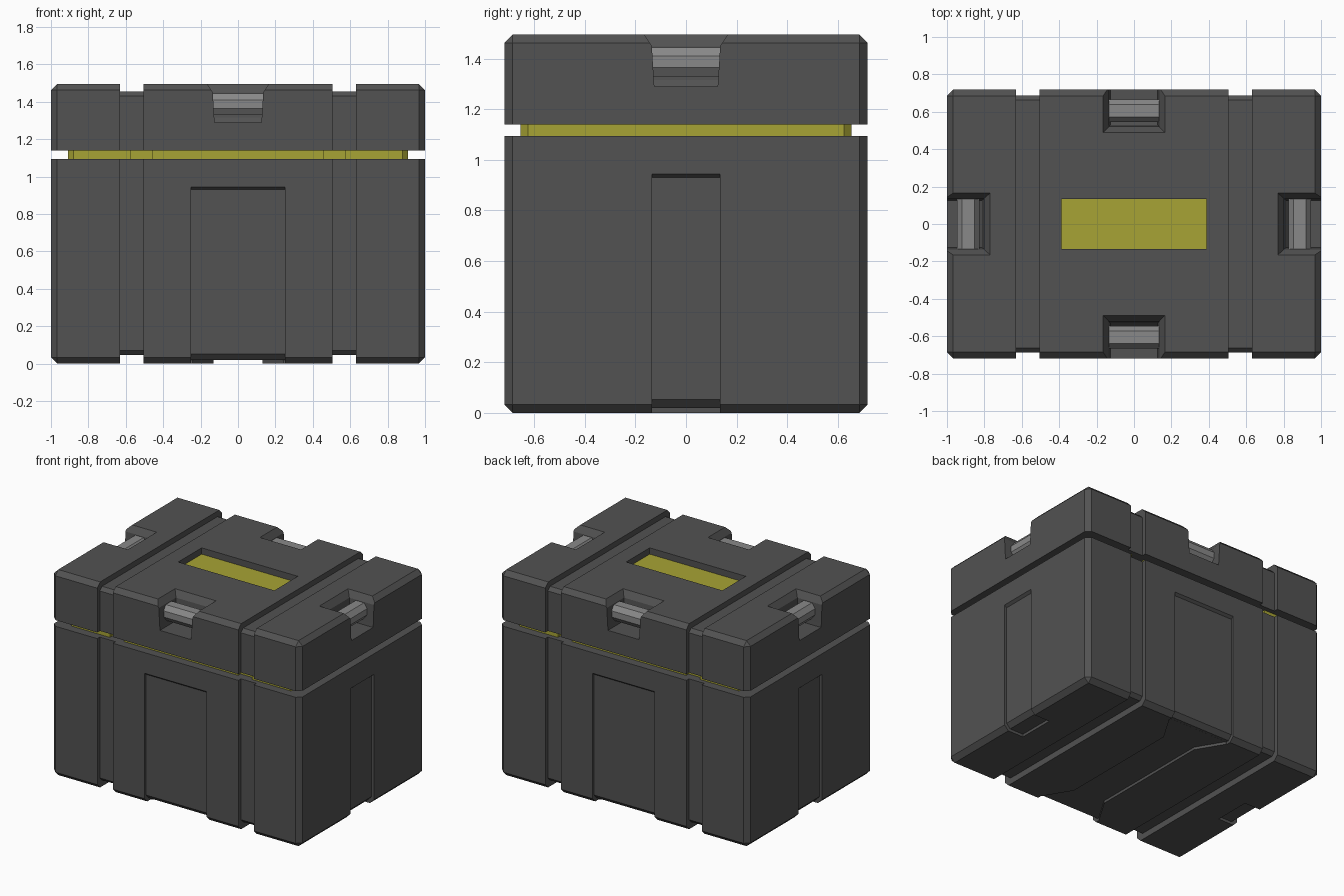
import bpy, bmesh
from math import pi
from mathutils import Matrix

cube = bpy.data.objects.get("Cube")
if cube:
    bpy.data.objects.remove(cube)


def material(name, rgb):
    m = bpy.data.materials.new(name)
    m.use_nodes = True
    m.diffuse_color = (*rgb, 1)
    m.node_tree.nodes["Principled BSDF"].inputs["Base Color"].default_value = (*rgb, 1)
    return m


charcoal = material("charcoal", (0.085, 0.085, 0.085))
steel = material("steel grey", (0.25, 0.25, 0.25))
yellow = material("mustard yellow", (0.39, 0.37, 0.035))


def finish(name, bm, mat=None, matrix=None):
    """Turn a bmesh into an object, optionally transformed."""
    if matrix:
        bm.transform(matrix)
    bmesh.ops.recalc_face_normals(bm, faces=bm.faces)
    mesh = bpy.data.meshes.new(name)
    bm.to_mesh(mesh)
    bm.free()
    obj = bpy.data.objects.new(name, mesh)
    bpy.context.collection.objects.link(obj)
    if mat:
        mesh.materials.append(mat)
    else:
        obj.hide_render = True
    return obj


def loft(name, rings, mat=None, matrix=None):
    """Skin equal-length point rings and cap both ends."""
    bm = bmesh.new()
    loops = [[bm.verts.new(p) for p in ring] for ring in rings]
    n = len(loops[0])
    for a, b in zip(loops, loops[1:]):
        for i in range(n):
            j = (i + 1) % n
            bm.faces.new((a[i], a[j], b[j], b[i]))
    bm.faces.new(loops[0])
    bm.faces.new(loops[-1])
    return finish(name, bm, mat, matrix)


def prism_x(name, profile, x0, x1, mat=None, matrix=None):
    """Extrude a (y, z) profile along x."""
    return loft(name, [[(x, y, z) for y, z in profile] for x in (x0, x1)], mat, matrix)


def block(name, hx, hy, z0, z1, chamfer, open_z, mat):
    """Box with every edge chamfered except those around height open_z."""
    bm = bmesh.new()
    bmesh.ops.create_cube(bm, size=1)
    bm.transform(Matrix.Translation((0, 0, (z0 + z1) / 2))
                 @ Matrix.Diagonal((2 * hx, 2 * hy, z1 - z0, 1)))
    edges = [e for e in bm.edges
             if not all(any(abs(v.co.z - z) < 1e-4 for z in open_z) for v in e.verts)
             or (abs(e.verts[0].co.z - e.verts[1].co.z) > 1e-4)]
    bmesh.ops.bevel(bm, geom=edges, offset=chamfer, segments=1, affect='EDGES')
    return finish(name, bm, mat)


def cut(target, cutter):
    """Subtract the cutter, bake the result and delete the cutter."""
    mod = target.modifiers.new("cut", 'BOOLEAN')
    mod.operation, mod.solver, mod.object = 'DIFFERENCE', 'EXACT', cutter
    graph = bpy.context.evaluated_depsgraph_get()
    baked = bpy.data.meshes.new_from_object(target.evaluated_get(graph))
    target.modifiers.clear()
    target.data = baked
    bpy.data.objects.remove(cutter)


def cut_grooves(target, x0, x1, hy, edge_z, open_z):
    """Two strap grooves running up the front, across edge_z and down the back."""
    s = 1 if edge_z > open_z else -1
    c = 0.025
    inner = [(-hy, open_z - s * 0.1), (-hy, edge_z - s * c), (-hy + c, edge_z),
             (hy - c, edge_z), (hy, edge_z - s * c), (hy, open_z - s * 0.1)]
    outer = [(0.9, open_z - s * 0.1), (0.9, edge_z + s * 0.2),
             (-0.9, edge_z + s * 0.2), (-0.9, open_z - s * 0.1)]
    for side in (-1, 1):
        cut(target, prism_x("groove_cutter", inner + outer, side * x0, side * x1))


HX, HY = 1.0, 0.718
# Quarter turns: name, placement, panel half width, underside reach
sides = []
for k, label in enumerate(("front", "left", "back", "right")):
    end = k % 2
    place = Matrix.Rotation(k * pi / 2, 4, 'Z') @ Matrix.Translation((0, -end * (HX - HY), 0))
    sides.append((label, place, (0.25, 0.135)[end], (0.65, 0.56)[end]))

# Lower body with grooves
body = block("crate_body", HX, HY, 0, 1.095, 0.033, (1.095,), charcoal)
cut_grooves(body, 0.505, 0.63, 0.688, 0.045, 1.095)

# Recessed wall panels that wrap under the base
for label, place, half, reach in sides:
    profile = [(-0.9, 0.945), (-HY, 0.945), (-0.70, 0.93), (-0.70, 0.052), (-0.67, 0.02),
               (-reach, 0.02), (-reach, -0.1), (-0.9, -0.1)]
    cut(body, prism_x("panel_cutter", profile, -half, half, None, place))

# Channel under the base, narrowing towards the middle
outline = [(-0.25, -0.66), (0.25, -0.66), (0.13, -0.46), (0.13, 0.46),
           (0.25, 0.66), (-0.25, 0.66), (-0.13, 0.46), (-0.13, -0.46)]
cut(body, loft("channel_cutter", [[(x, y, z) for x, y in outline] for z in (-0.1, 0.0195)]))

# Lid with grooves
lid = block("crate_lid", HX, HY, 1.14, 1.495, 0.033, (1.14,), charcoal)
cut_grooves(lid, 0.505, 0.63, 0.688, 1.455, 1.14)

# Latch notches and their bars
for label, place, half, reach in sides:
    rings = [[(-w, -0.9, z), (w, -0.9, z), (w, -d, z), (-w, -d, z)]
             for z, w, d in ((1.29, 0.125, 0.55), (1.315, 0.127, 0.53), (1.45, 0.135, 0.52),
                             (1.495, 0.165, 0.488), (1.54, 0.195, 0.456))]
    cut(lid, loft("notch_cutter", rings, None, place))
    bar = [(y - 0.605, z) for y, z in
           ((-0.033, 1.445), (0.033, 1.445), (0.06, 1.41), (0.06, 1.365),
            (0.033, 1.33), (-0.033, 1.33), (-0.06, 1.365), (-0.06, 1.41))]
    prism_x(label + "_latch_bar", bar, -0.134, 0.134, steel, place)

# Label recess in the lid with its coloured plate
window = [(-0.135, 1.445), (0.135, 1.445), (0.135, 1.6), (-0.135, 1.6)]
cut(lid, prism_x("label_cutter", window, -0.387, 0.387))
plate = [(-0.135, 1.444), (0.135, 1.444), (0.135, 1.449), (-0.135, 1.449)]
prism_x("label_plate", plate, -0.387, 0.387, yellow)

# Coloured core showing in the gap below the lid
core = block("seal_core", 0.91, 0.655, 1.05, 1.18, 0.03, (1.05, 1.18), yellow)
cut_grooves(core, 0.46, 0.573, 0.628, 1.3, 1.05)
